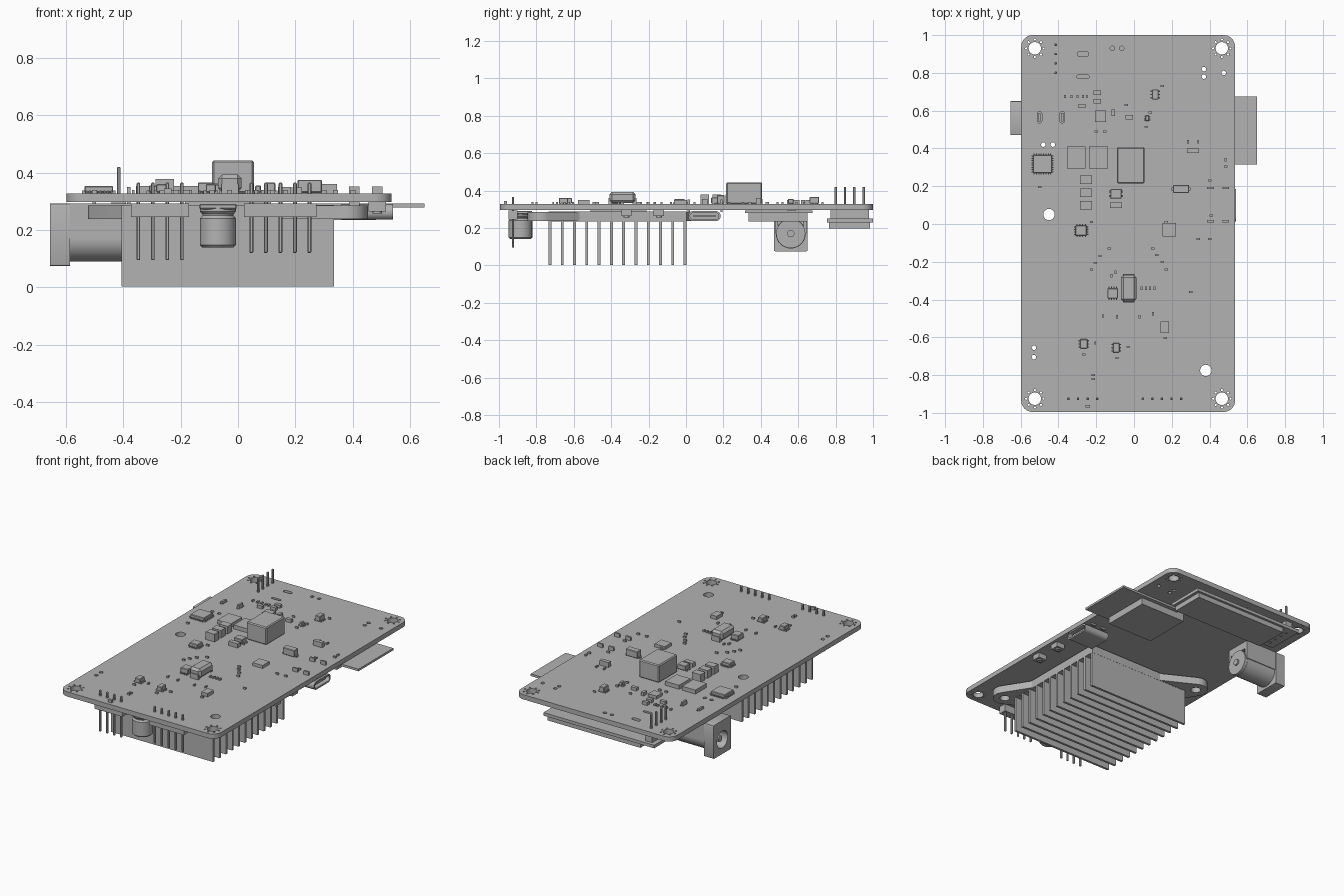
import bpy, bmesh, math
from mathutils import Matrix
from mathutils.geometry import convex_hull_2d

grey = bpy.data.materials.new("plain_grey")
grey.diffuse_color = (0.45, 0.45, 0.45, 1)
TOP, BOT = 0.328, 0.297  # board faces


def add(name, bm):
    mesh = bpy.data.meshes.new(name)
    bm.to_mesh(mesh)
    bm.free()
    mesh.materials.append(grey)
    ob = bpy.data.objects.new(name, mesh)
    bpy.context.collection.objects.link(ob)
    return ob


def boxes(name, items, bevel=0):
    """items: (x0, x1, y0, y1, z0, z1)"""
    bm = bmesh.new()
    for a, b, c, d, e, f in items:
        m = Matrix.Translation(((a + b) / 2, (c + d) / 2, (e + f) / 2)) @ Matrix.Diagonal((b - a, d - c, f - e, 1))
        bmesh.ops.create_cube(bm, size=1, matrix=m)
    if bevel:
        bmesh.ops.bevel(bm, geom=bm.edges[:], offset=bevel, segments=1, affect='EDGES')
    return add(name, bm)


def block(x, y, w, d, z0, z1):
    return (x - w / 2, x + w / 2, y - d / 2, y + d / 2, z0, z1)


def circle(x, y, r, n=24):
    return [(x + r * math.cos(2 * math.pi * i / n), y + r * math.sin(2 * math.pi * i / n)) for i in range(n)]


def rounded(x0, x1, y0, y1, r, n=8):
    pts = []
    for k, (cx, cy) in enumerate([(x1 - r, y1 - r), (x0 + r, y1 - r), (x0 + r, y0 + r), (x1 - r, y0 + r)]):
        for i in range(n + 1):
            a = math.pi / 2 * (k + i / n)
            pts.append((cx + r * math.cos(a), cy + r * math.sin(a)))
    return pts


def prism(name, loops, lo, hi, axis='z'):
    """Extrude a filled outline (first loop) with holes (other loops)."""
    cu = bpy.data.curves.new(name, 'CURVE')
    cu.dimensions, cu.fill_mode, cu.extrude = '2D', 'BOTH', (hi - lo) / 2
    for pts in loops:
        sp = cu.splines.new('POLY')
        sp.points.add(len(pts) - 1)
        for p, (u, v) in zip(sp.points, pts):
            p.co = (u, v, 0, 1)
        sp.use_cyclic_u = True
    tmp = bpy.data.objects.new("tmp", cu)
    bpy.context.collection.objects.link(tmp)
    dg = bpy.context.evaluated_depsgraph_get()
    mesh = bpy.data.meshes.new_from_object(tmp.evaluated_get(dg))
    bm = bmesh.new()
    bm.from_mesh(mesh)
    bpy.data.objects.remove(tmp)
    bpy.data.meshes.remove(mesh)
    bmesh.ops.remove_doubles(bm, verts=bm.verts, dist=1e-5)
    bmesh.ops.recalc_face_normals(bm, faces=bm.faces)
    mid = (lo + hi) / 2
    for v in bm.verts:
        x, y, z = v.co
        v.co = (z + mid, x, y) if axis == 'x' else (x, y, z + mid)
    return add(name, bm)


def lathe(name, x, y, profile, n=32):
    """profile: (radius, z) stacked as closed rings"""
    bm = bmesh.new()
    rings = [[bm.verts.new((px, py, z)) for px, py in circle(x, y, r, n)] for r, z in profile]
    for a, b in zip(rings, rings[1:]):
        for i in range(n):
            bm.faces.new((a[i], a[(i + 1) % n], b[(i + 1) % n], b[i]))
    bm.faces.new(rings[0][::-1])
    bm.faces.new(rings[-1])
    bmesh.ops.recalc_face_normals(bm, faces=bm.faces)
    return add(name, bm)


# Circuit board with mounting holes, vias and slots
holes = []
for cx in (-0.525, 0.465):
    for cy in (-0.925, 0.93):
        holes.append(circle(cx, cy, 0.033))
        holes += [circle(px, py, 0.006, 8) for px, py in circle(cx, cy, 0.046, 8)]
holes += [circle(-0.45, 0.05, 0.03), circle(0.38, -0.775, 0.03)]
for p in [(-0.53, -0.655), (-0.53, -0.705), (0.37, 0.82), (0.37, 0.78), (0.475, 0.8),
          (-0.48, 0.42), (-0.43, 0.42), (-0.115, 0.93), (-0.065, 0.93)]:
    holes.append(circle(*p, 0.012, 12))
slots = [(-0.5, 0.565, 0.024, 0.06), (-0.38, 0.565, 0.024, 0.06), (-0.27, 0.9, 0.06, 0.026), (-0.27, 0.78, 0.065, 0.018)]
for x, y, w, d in slots:
    holes.append(rounded(x - w / 2, x + w / 2, y - d / 2, y + d / 2, min(w, d) / 2.1, 4))
prism("circuit_board", [rounded(-0.597, 0.535, -0.995, 1.0, 0.06)] + holes, BOT, TOP)

# Heat sink: base, diagonal mounting ears, fins
boxes("heat_sink_base", [(-0.405, 0.335, -0.735, 0.003, 0.235, 0.288)])
for i, (x, y, root) in enumerate([(-0.45, 0.05, [(-0.405, -0.16), (-0.2, 0.0), (-0.3, -0.1)]),
                                  (0.38, -0.775, [(0.335, -0.57), (0.13, -0.735), (0.23, -0.63)])]):
    pts = circle(x, y, 0.072) + root
    prism("heat_sink_ear", [[pts[k] for k in convex_hull_2d(pts)], circle(x, y, 0.03)], 0.238, 0.286)
boxes("heat_sink_fins", [block(-0.035, -0.727 + 0.0656 * i, 0.74, 0.015, 0.003, 0.24) for i in range(12)])
boxes("processor", [block(-0.035, -0.36, 0.3, 0.3, 0.28, BOT)])

# Power jack lying on its side under the left edge
prism("jack_flange", [rounded(0.47, 0.65, 0.075, 0.293, 0.006, 2), circle(0.56, 0.17, 0.056)], -0.655, -0.585, 'x')
prism("jack_barrel", [circle(0.56, 0.17, 0.08, 32), circle(0.56, 0.17, 0.056)], -0.585, -0.37, 'x')
prism("jack_end", [circle(0.56, 0.17, 0.078, 32)], -0.38, -0.35, 'x')
prism("jack_center_pin", [circle(0.56, 0.17, 0.02, 16)], -0.64, -0.34, 'x')
boxes("jack_body", [(-0.585, -0.36, 0.475, 0.493, 0.17, 0.293), (-0.585, -0.36, 0.627, 0.645, 0.17, 0.293),
                    (-0.585, -0.36, 0.475, 0.645, 0.245, 0.293)])
boxes("jack_legs", [block(-0.5, 0.565, 0.012, 0.045, 0.28, 0.34), block(-0.38, 0.565, 0.012, 0.045, 0.28, 0.35)])

# Memory card and its holder
boxes("memory_card", [(0.2, 0.65, 0.315, 0.675, 0.279, 0.293)])
boxes("card_holder", [(0.15, 0.48, 0.335, 0.65, 0.235, 0.285)])

# Port on the right edge
prism("port_shell", [rounded(0.012, 0.185, 0.236, 0.29, 0.026), rounded(0.022, 0.175, 0.246, 0.28, 0.016)], 0.36, 0.54, 'x')
boxes("port_tongue", [(0.36, 0.375, 0.02, 0.177, 0.244, 0.282), (0.37, 0.525, 0.04, 0.157, 0.258, 0.268)])
boxes("port_tabs", [block(x, y, 0.035, 0.012, 0.285, 0.352) for x in (0.405, 0.485) for y in (0.015, 0.19)])

# Display module on a four pin header
boxes("display_board", [(-0.47, 0.33, 0.755, 1.0, 0.23, 0.25)])
boxes("display_panel", [(-0.36, 0.31, 0.765, 0.985, 0.198, 0.23)])
boxes("display_header", [block(-0.415, 0.875, 0.05, 0.205, 0.25, BOT)])
boxes("display_pins", [block(-0.415, 0.8 + 0.05 * i, 0.013, 0.013, 0.225, 0.42) for i in range(4)], 0.003)

# Front pin headers
for name, x0, n, tip in [("left_header", -0.347, 4, 0.095), ("right_header", 0.047, 5, 0.12)]:
    xs = [x0 + 0.0505 * i for i in range(n)]
    boxes(name, [block(x, -0.925, 0.0505, 0.05, 0.245, 0.293) for x in xs])
    boxes(name + "_pins", [block(x, -0.925, 0.013, 0.013, tip, 0.365) for x in xs], 0.003)

# Round capacitor hanging below, with its square foot
lathe("capacitor_can", -0.07, -0.885, [(0.055, 0.14), (0.063, 0.148), (0.063, 0.24), (0.054, 0.25),
                                       (0.054, 0.255), (0.063, 0.265), (0.063, 0.28)])
boxes("capacitor_foot", [block(-0.07, -0.885, 0.13, 0.125, 0.272, 0.291)], 0.004)
boxes("capacitor_lead", [block(-0.245, -0.965, 0.025, 0.015, TOP, 0.345)])

# Side buttons underneath
boxes("buttons", [block(0.485, y, 0.06, 0.055, 0.265, BOT) for y in (-0.318, -0.145)])
for y in (-0.318, -0.145):
    lathe("button_cap", 0.485, y, [(0.016, 0.257), (0.016, 0.27)], 16)


# Chips: body with a row of legs on the sides given
def chip(x0, x1, y0, y1, z, nx=0, ny=0):
    boxes("chip_body", [(x0, x1, y0, y1, TOP + 0.003, z)], 0.003)
    legs = []
    for i in range(nx):
        y = y0 + (y1 - y0) * (i + 0.5) / nx
        legs.append(block((x0 + x1) / 2, y, x1 - x0 + 0.016, 0.4 * (y1 - y0) / nx, TOP - 0.001, TOP + 0.009))
    for i in range(ny):
        x = x0 + (x1 - x0) * (i + 0.5) / ny
        legs.append(block(x, (y0 + y1) / 2, 0.4 * (x1 - x0) / ny, y1 - y0 + 0.016, TOP - 0.001, TOP + 0.009))
    if legs:
        boxes("chip_legs", legs)


chip(-0.535, -0.435, 0.27, 0.365, 0.353, 8, 8)
chip(-0.31, -0.25, -0.062, -0.008, 0.355, 4, 4)
chip(-0.14, -0.085, -0.395, -0.34, 0.365, 0, 4)
chip(-0.285, -0.247, -0.66, -0.61, 0.36, 3)
chip(-0.112, -0.077, -0.68, -0.63, 0.36, 3)
chip(0.095, 0.13, 0.66, 0.712, 0.365, 3)
chip(0.06, 0.08, 0.545, 0.575, 0.355, 3)
chip(0.207, 0.292, 0.165, 0.207, 0.375, 1)
chip(-0.125, -0.065, 0.135, 0.185, 0.362, 2)

# Large parts on the top face
boxes("tall_inductor", [(-0.09, 0.055, 0.215, 0.407, TOP, 0.443)], 0.006)
boxes("power_capacitor", [(-0.07, 0.013, -0.41, -0.27, TOP + 0.004, 0.393)], 0.014)
boxes("power_capacitor_ends", [block(-0.028, y, 0.06, 0.02, TOP, 0.36) for y in (-0.405, -0.275)])
boxes("flat_inductors", [(-0.355, -0.258, 0.293, 0.41, TOP, 0.354), (-0.237, -0.137, 0.293, 0.41, TOP, 0.354)])
boxes("filter_blocks", [block(-0.255, y, 0.064, 0.046, TOP, 0.378) for y in (0.235, 0.165, 0.1)])
boxes("flat_chips", [
    (0.15, 0.223, -0.065, 0.005, TOP, 0.348), (0.14, 0.185, -0.577, -0.515, TOP, 0.35),
    (-0.207, -0.147, 0.54, 0.6, TOP, 0.348), (0.28, 0.345, 0.375, 0.4, TOP, 0.36),
    (-0.128, -0.063, 0.085, 0.115, TOP, 0.355)])
boxes("medium_resistors", [block(x, y, 0.038, 0.022, TOP, 0.348) for x, y in
      [(-0.195, 0.695), (-0.195, 0.65), (-0.275, 0.625), (-0.025, 0.565)]] + [block(-0.11, 0.59, 0.02, 0.035, TOP, 0.35)])

# Small surface parts
small = [(-0.2, 0.49), (-0.155, 0.49), (-0.04, 0.63), (0.15, 0.73), (0.085, 0.59), (0.065, 0.515),
         (-0.5, 0.195), (-0.225, 0.01), (0.17, 0.01), (0.34, -0.08), (0.4, -0.08), (0.4, 0.23), (0.41, 0.045),
         (-0.13, -0.13), (0.1, -0.13), (0.12, -0.165), (0.15, -0.2), (0.17, -0.24), (-0.18, -0.17),
         (-0.205, -0.205), (-0.225, -0.24), (0.3, -0.36), (0.165, -0.605), (-0.03, -0.65), (-0.265, -0.69),
         (-0.09, -0.71), (-0.215, -0.8), (-0.215, -0.82), (0.485, 0.305)]
upright = [(-0.365, 0.675), (-0.33, 0.675), (-0.3, 0.675), (-0.27, 0.675), (-0.25, 0.675), (0.285, 0.435),
           (0.34, 0.435), (0.485, 0.34), (-0.12, -0.275), (-0.097, -0.255), (0.04, -0.34), (0.063, -0.34),
           (0.085, -0.34), (0.108, -0.34), (-0.165, -0.487), (-0.09, -0.492), (0.03, -0.492), (0.1, -0.475),
           (-0.205, -0.63)]
boxes("small_parts", [block(x, y, 0.018, 0.01, TOP, 0.339) for x, y in small] +
      [block(x, y, 0.01, 0.018, TOP, 0.339) for x, y in upright])

# Smooth round parts, keep edges sharp
for ob in bpy.context.collection.objects:
    ob.select_set(True)
    bpy.context.view_layer.objects.active = ob
bpy.ops.object.shade_smooth_by_angle(angle=math.radians(30))
